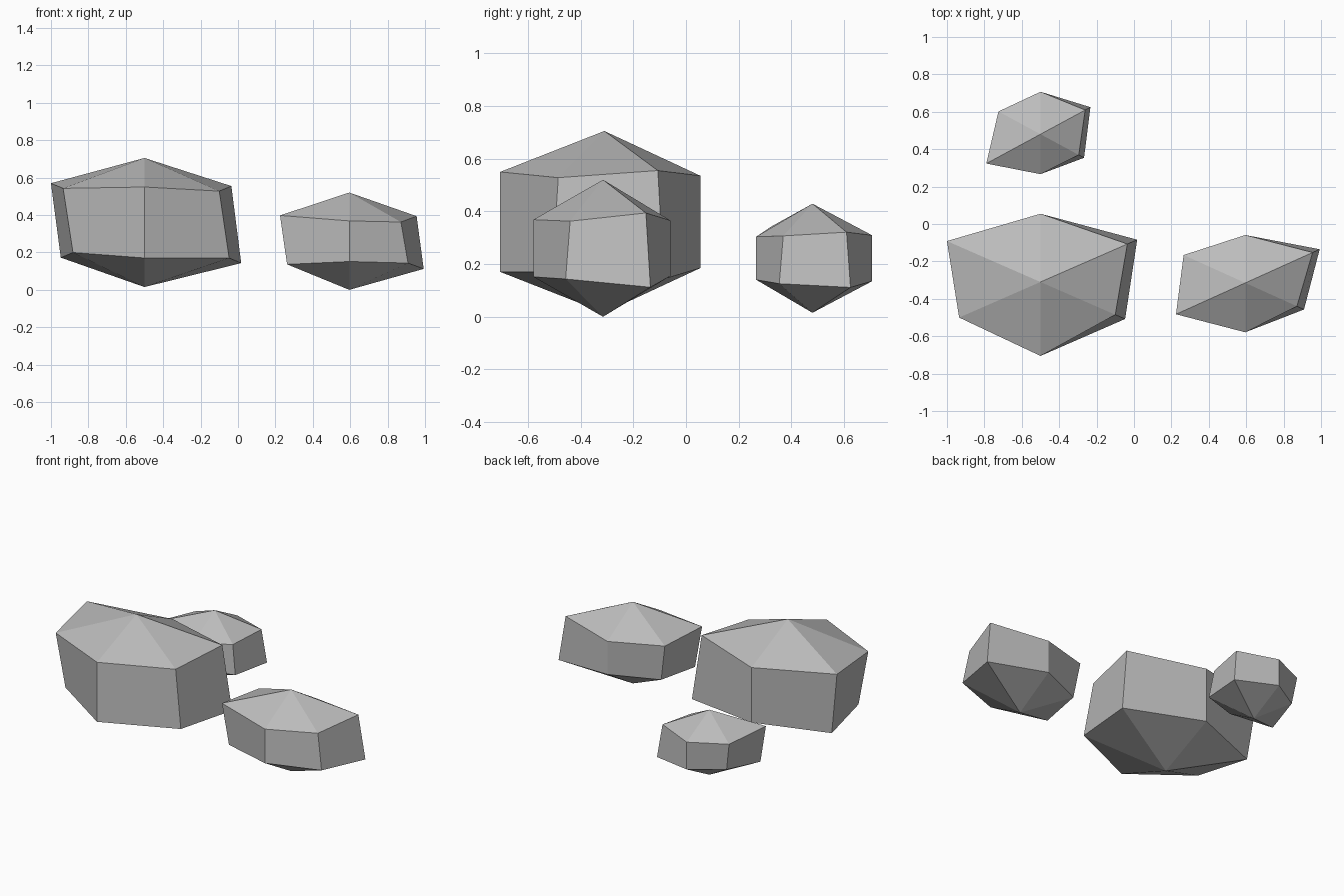
import bpy
import bmesh
from math import cos, sin, radians

cube = bpy.data.objects.get("Cube")
if cube:
    bpy.data.objects.remove(cube)

# One plain grey stone colour
GREY = (0.50, 0.50, 0.50, 1.0)
stone = bpy.data.materials.new("stone_grey")
stone.use_nodes = True
stone.diffuse_color = GREY
shader = stone.node_tree.nodes["Principled BSDF"]
shader.inputs["Base Color"].default_value = GREY
shader.inputs["Roughness"].default_value = 0.9


def make_rock(name, centre, radii, bulge, lean):
    """Six-sided, three-band ellipsoid whose corners are pushed in or out.

    bulge: scale of each upper corner, anticlockwise from the right back.
    lean: how far the lower corners shift outward on the right side.
    """
    bm = bmesh.new()
    rx, ry, rz = radii

    def ring(side):
        corners = []
        for i, push in enumerate(bulge):
            angle = radians(30 + 60 * i)
            if side < 0:
                push += lean * cos(angle)
            level = cos(radians(30)) * push
            corners.append(bm.verts.new((rx * level * cos(angle),
                                         ry * level * sin(angle),
                                         rz * push * side / 2)))
        return corners

    upper, lower = ring(1), ring(-1)
    peak = bm.verts.new((0, 0, rz))
    foot = bm.verts.new((0, 0, -rz))
    for i in range(len(bulge)):
        j = (i + 1) % len(bulge)
        bm.faces.new((upper[i], upper[j], peak))
        bm.faces.new((lower[i], lower[j], upper[j], upper[i]))
        bm.faces.new((lower[j], lower[i], foot))
    bmesh.ops.recalc_face_normals(bm, faces=bm.faces)

    mesh = bpy.data.meshes.new(name)
    bm.to_mesh(mesh)
    bm.free()
    mesh.materials.append(stone)
    rock = bpy.data.objects.new(name, mesh)
    rock.location = centre
    bpy.context.collection.objects.link(rock)
    return rock


# Three boulders of different size
make_rock("large_rock", centre=(-0.5, -0.31, 0.36), radii=(0.548, 0.415, 0.345),
          bulge=(1.13, 1.015, 1.217, 1.058, 1.10, 0.973), lean=0.148)
make_rock("medium_rock", centre=(0.595, -0.315, 0.26), radii=(0.466, 0.365, 0.26),
          bulge=(1.03, 0.81, 0.943, 1.06, 0.835, 0.79), lean=0.125)
make_rock("small_rock", centre=(-0.5, 0.48, 0.222), radii=(0.333, 0.312, 0.207),
          bulge=(0.957, 0.84, 0.90, 1.16, 0.79, 0.82), lean=0.13)
